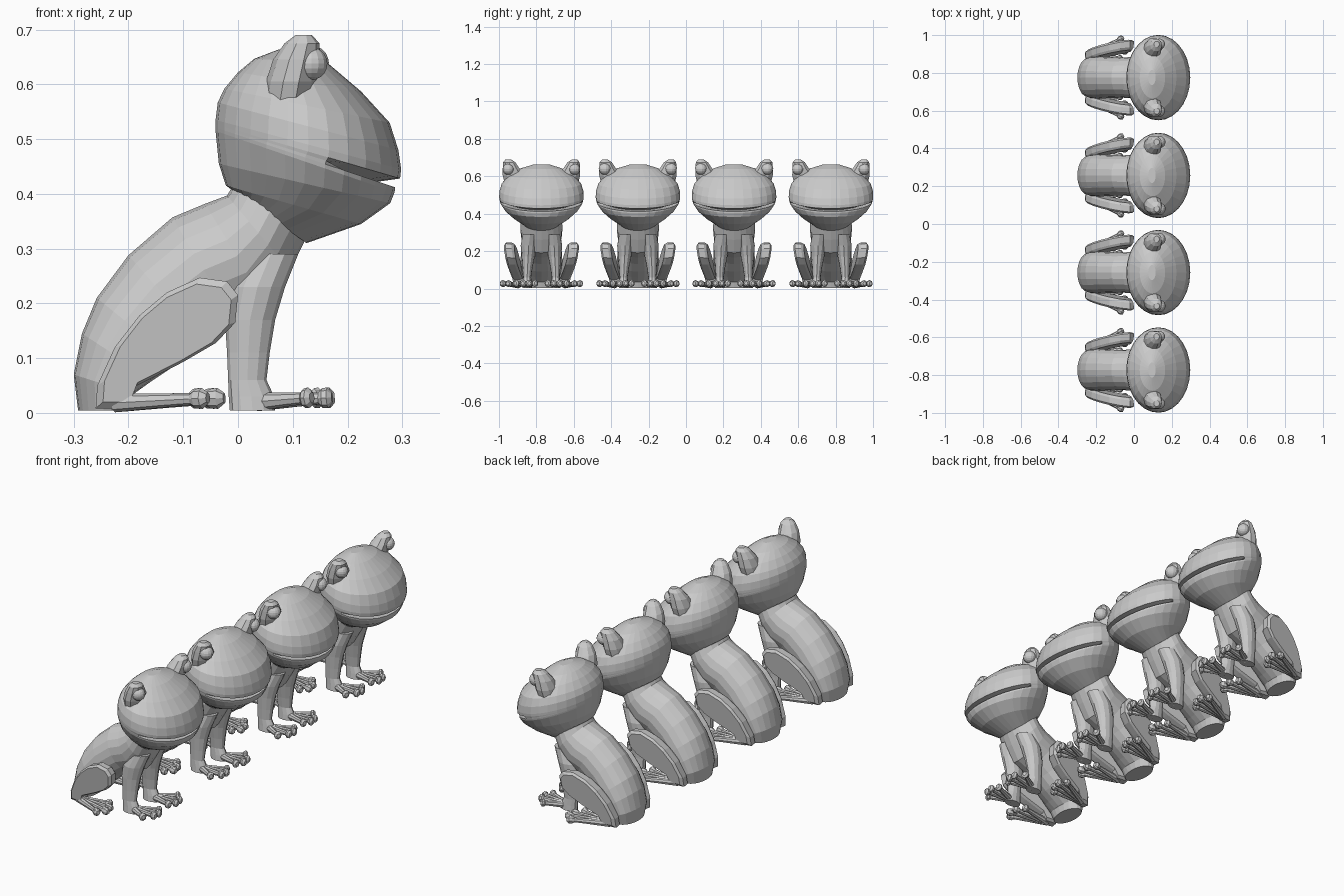
import bpy, bmesh
from math import sin, cos, pi
from mathutils import Vector as V

if "Cube" in bpy.data.objects:
    bpy.data.objects.remove(bpy.data.objects["Cube"])

CENTRES = (-0.773, -0.257, 0.257, 0.775)


def finish(name, bm):
    """Turn a bmesh into one flat-shaded object per animal, sharing the mesh."""
    bmesh.ops.recalc_face_normals(bm, faces=bm.faces)
    me = bpy.data.meshes.new(name)
    bm.to_mesh(me)
    bm.free()
    for cy in CENTRES:
        ob = bpy.data.objects.new(name, me)
        ob.location.y = cy
        bpy.context.collection.objects.link(ob)


def loft(bm, rings):
    """Skin a list of equal rings and cap both ends."""
    vs = [[bm.verts.new(p) for p in r] for r in rings]
    n = len(vs[0])
    for a, b in zip(vs, vs[1:]):
        for i in range(n):
            j = (i + 1) % n
            bm.faces.new((a[i], a[j], b[j], b[i]))
    bm.faces.new(vs[0])
    bm.faces.new(vs[-1])


def ring(c, u, v, n):
    c, u, v = V(c), V(u), V(v)
    return [c + u * cos(2 * pi * i / n) + v * sin(2 * pi * i / n) for i in range(n)]


def slice_ring(xb, zb, xf, zf, w, n=20):
    """Ellipse spanning a back point and a front point, with half width w."""
    c = V(((xb + xf) / 2, 0, (zb + zf) / 2))
    return ring(c, V((xf, 0, zf)) - c, (0, w, 0), n)


def toe(bm, a, b):
    """Thin toe with a swollen tip."""
    a, b = V(a), V(b)
    d = (b - a).normalized()
    side = d.cross(V((0, 0, 1))).normalized()
    up = side.cross(d)
    prof = ((0, .017), (.5, .013), (.82, .011), (.87, .018), (.94, .019), (1, .010))
    loft(bm, [ring(a.lerp(b, t), side * r * .9, up * r, 8) for t, r in prof])


# Torso, from rump up to the neck
bm = bmesh.new()
loft(bm, [slice_ring(*s) for s in (
    (-.292, .004, -.20, .004, .085), (-.30, .07, -.19, .035, .102),
    (-.285, .145, -.155, .06, .11), (-.258, .21, -.11, .09, .112),
    (-.20, .288, -.06, .13, .108), (-.12, .357, -.005, .165, .106),
    (-.06, .382, .055, .19, .11), (-.02, .397, .095, .26, .113),
    (0, .43, .12, .31, .108), (.03, .48, .14, .37, .09))])
finish("torso", bm)

# Head, with the mouth as a pulled-in ring between the lips
bm = bmesh.new()
rings = [slice_ring(*s, 28) for s in (
    (.0, .40, .125, .31, .10), (-.022, .415, .225, .345, .15),
    (-.035, .455, .278, .383, .195), (-.041, .515, .286, .403, .22),
    (-.041, .521, .287, .412, .222), (-.041, .524, .29, .42, .223),
    (-.041, .527, .296, .428, .225), (-.041, .535, .298, .445, .226),
    (-.037, .567, .293, .48, .224), (-.025, .592, .277, .53, .212),
    (0, .622, .225, .587, .175), (.03, .647, .165, .638, .11),
    (.075, .664, .115, .664, .04))]
for p in rings[5]:
    if p.x > .19:
        p.x -= .05 * min(1, (p.x - .17) / .06)
        p.y *= .85
loft(bm, rings)
finish("head", bm)

for s, side in ((1, "left"), (-1, "right")):
    # Eye stalk
    bm = bmesh.new()
    loft(bm, [ring((x, s * y, z), (rx, 0, 0), (0, ry, -s * .0 + 0), 10) for x, y, z, rx, ry in (
        (.09, .135, .565, .045, .065), (.097, .148, .605, .046, .062),
        (.107, .163, .645, .043, .046), (.117, .172, .675, .032, .034),
        (.12, .177, .69, .015, .016))])
    finish(side + "_eye_stalk", bm)

    # Eyeball
    bm = bmesh.new()
    bmesh.ops.create_uvsphere(bm, u_segments=14, v_segments=10, radius=.03)
    bmesh.ops.translate(bm, verts=bm.verts, vec=(.134, s * .177, .638))
    finish(side + "_eye", bm)

    # Front leg
    bm = bmesh.new()
    loft(bm, [ring(((a + b) / 2, s * (c + d) / 2, z), ((b - a) / 2, 0, 0), (0, (d - c) / 2, 0), 12)
              for z, a, b, c, d in (
                  (.004, -.015, .068, .05, .102), (.03, -.017, .066, .052, .1),
                  (.06, -.018, .052, .055, .098), (.11, -.02, .058, .048, .101),
                  (.17, -.024, .068, .036, .106), (.23, -.015, .086, .025, .111),
                  (.29, .01, .11, .02, .10))])
    finish(side + "_front_leg", bm)

    # Front toes
    bm = bmesh.new()
    for x, y in ((.155, .03), (.176, .065), (.172, .10), (.135, .14)):
        toe(bm, (.035, s * .076, .02), (x, s * y, .028))
    finish(side + "_front_toes", bm)

    # Folded hind leg: bevelled slab leaning outward towards the knee
    outline = ((-.26, .008), (-.257, .05), (-.225, .12), (-.18, .178), (-.13, .22),
               (-.07, .247), (-.02, .24), (.0, .215), (-.005, .165), (-.04, .128),
               (-.10, .093), (-.19, .047), (-.205, .008))
    mid = V((-.125, .13))

    def layer(k, off):
        out = []
        for x, z in outline:
            q = mid + (V((x, z)) - mid) * k
            y = .118 + .068 * ((q.x + .26) / .52 + q.y / .48) + off
            out.append((q.x, s * y, q.y))
        return out
    bm = bmesh.new()
    loft(bm, [layer(.9, -.035), layer(.98, -.022), layer(1, .01), layer(.9, .02)])
    finish(side + "_hind_leg", bm)

    # Hind toes
    bm = bmesh.new()
    for x, y in ((-.06, .10), (-.032, .14), (-.025, .18), (-.055, .213)):
        toe(bm, (-.225, s * .125, .018), (x, s * y, .027))
    finish(side + "_hind_toes", bm)

# Half-closed eyelids on the two middle animals
for cy in CENTRES[1:3]:
    for s in (1, -1):
        bm = bmesh.new()
        bmesh.ops.create_uvsphere(bm, u_segments=14, v_segments=10, radius=.033)
        bmesh.ops.delete(bm, geom=[v for v in bm.verts if v.co.z < -.001], context='VERTS')
        me = bpy.data.meshes.new("eyelid")
        bm.to_mesh(me)
        bm.free()
        ob = bpy.data.objects.new("eyelid", me)
        ob.location = (.134, cy + s * .177, .638)
        bpy.context.collection.objects.link(ob)
